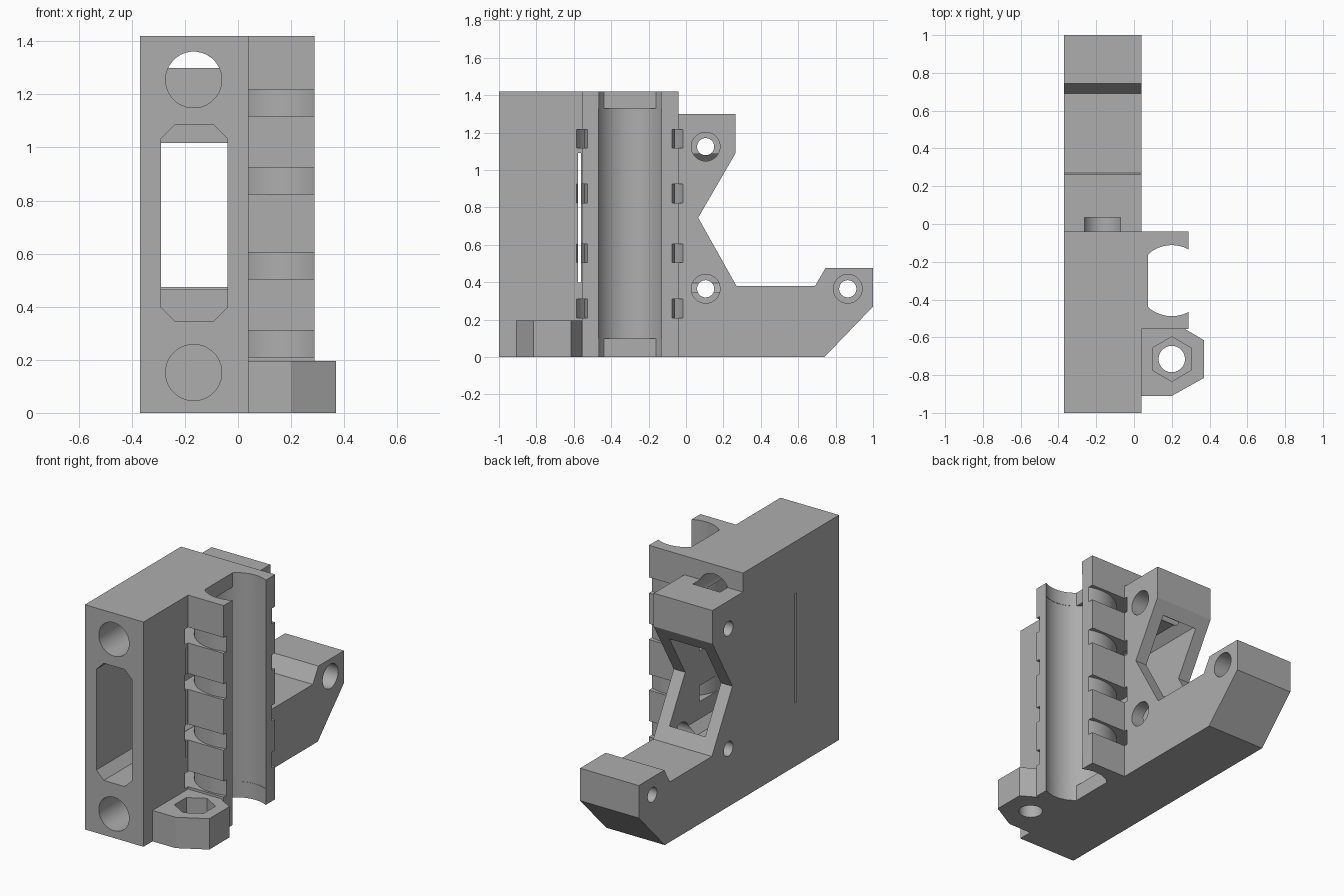
import bpy, bmesh, math

if "Cube" in bpy.data.objects:
    bpy.data.objects.remove(bpy.data.objects["Cube"], do_unlink=True)

grey = bpy.data.materials.new("plain_grey")
grey.use_nodes = True
colour = (0.42, 0.42, 0.42, 1)
grey.diffuse_color = colour
grey.node_tree.nodes["Principled BSDF"].inputs["Base Color"].default_value = colour


def finish(name, bm):
    bmesh.ops.recalc_face_normals(bm, faces=bm.faces)
    mesh = bpy.data.meshes.new(name)
    bm.to_mesh(mesh)
    bm.free()
    mesh.materials.append(grey)
    obj = bpy.data.objects.new(name, mesh)
    bpy.context.collection.objects.link(obj)
    return obj


def prism(name, pts, axis, lo, hi):
    """Extrude a 2D outline along an axis."""
    def place(a, b, t):
        return {"x": (t, a, b), "y": (a, t, b), "z": (a, b, t)}[axis]
    bm = bmesh.new()
    low = [bm.verts.new(place(a, b, lo)) for a, b in pts]
    high = [bm.verts.new(place(a, b, hi)) for a, b in pts]
    bm.faces.new(low)
    bm.faces.new(high)
    for i in range(len(pts)):
        j = (i + 1) % len(pts)
        bm.faces.new((low[i], low[j], high[j], high[i]))
    return finish(name, bm)


def circle(a, b, r, n=32, turn=0.5):
    angles = [2 * math.pi * (i + turn) / n for i in range(n)]
    return [(a + r * math.cos(t), b + r * math.sin(t)) for t in angles]


def rect(a0, a1, b0, b1):
    return [(a0, b0), (a1, b0), (a1, b1), (a0, b1)]


def ring(name, x, y, r0, r1, z0, z1, n=48):
    """Flat ring around a vertical axis."""
    bm = bmesh.new()
    loops = []
    for r, z in rect(r0, r1, z0, z1):
        loops.append([bm.verts.new((a, b, z)) for a, b in circle(x, y, r, n)])
    for k in range(4):
        p, q = loops[k], loops[(k + 1) % 4]
        for i in range(n):
            j = (i + 1) % n
            bm.faces.new((p[i], p[j], q[j], q[i]))
    return finish(name, bm)


def combine(target, tool, operation):
    mod = target.modifiers.new(tool.name, "BOOLEAN")
    mod.operation = operation
    mod.solver = "EXACT"
    mod.object = tool
    bpy.context.view_layer.objects.active = target
    bpy.ops.object.modifier_apply(modifier=mod.name)
    bpy.data.objects.remove(tool, do_unlink=True)


# Main block with its rear arm, as one side profile
profile = [(-1, 0), (0.74, 0), (1, 0.27), (1, 0.475), (0.745, 0.475),
           (0.69, 0.38), (0.27, 0.38), (0.065, 0.745), (0.265, 1.09),
           (0.265, 1.3), (-0.04, 1.3), (-0.04, 1.42), (-1, 1.42)]
bracket = prism("rod_end_bracket", profile, "x", -0.37, 0.04)

# Bearing housing and nut block on the side
combine(bracket, prism("bearing_housing", rect(-0.02, 0.288, -0.555, -0.04),
                       "z", 0, 1.42), "UNION")
block = [(-0.02, -0.91), (0.2, -0.91), (0.37, -0.815), (0.37, -0.615),
         (0.243, -0.54), (-0.02, -0.54)]
combine(bracket, prism("nut_block", block, "z", 0, 0.195), "UNION")

cutters = []

# Bearing seat: full bore between two flat-backed end stops
bx, by = 0.2, -0.3
stop = [(max(x, 0.075), y) for x, y in circle(bx, by, 0.188, 64)]
cutters.append(prism("bearing_opening", stop, "z", -0.1, 1.6))
cutters.append(prism("bearing_bore", circle(bx, by, 0.19, 64), "z", 0.1, 1.33))

# Curved tie slots around the bearing
for z in (0.26, 0.555, 0.875, 1.168):
    cutters.append(ring("tie_slot", bx, by, 0.243, 0.327, z - 0.05, z + 0.05))

# Long chamfered belt channel and the narrow slit across it
x0, x1, z0, z1, c = -0.29, -0.04, 0.345, 1.085, 0.052
channel = [(x0 + c, z0), (x1 - c, z0), (x1, z0 + c), (x1, z1 - c),
           (x1 - c, z1), (x0 + c, z1), (x0, z1 - c), (x0, z0 + c)]
cutters.append(prism("belt_channel", channel, "y", -1.2, 0.222))
cutters.append(prism("slit", rect(-0.577, -0.562, 0.4, 1.09), "x", -0.6, 0.2))

# Rod sockets
for z in (0.152, 1.255):
    cutters.append(prism("rod_socket", circle(-0.167, z, 0.106), "y", -1.2, 0.035))

# Counterbored screw holes
for y, z in ((0.105, 1.125), (0.105, 0.365), (0.865, 0.365)):
    cutters.append(prism("screw_hole", circle(y, z, 0.046), "x", -0.6, 0.2))
    cutters.append(prism("screw_head", circle(y, z, 0.077), "x", -0.11, 0.2))

# Nut trap
cutters.append(prism("nut_hole", circle(0.2, -0.715, 0.07), "z", -0.1, 0.4))
cutters.append(prism("nut_pocket", circle(0.2, -0.715, 0.118, 6), "z", 0.09, 0.4))

for cutter in cutters:
    combine(bracket, cutter, "DIFFERENCE")

bpy.ops.object.select_all(action="DESELECT")
bracket.select_set(True)
bpy.context.view_layer.objects.active = bracket
bpy.ops.object.shade_smooth_by_angle(angle=math.radians(25))
